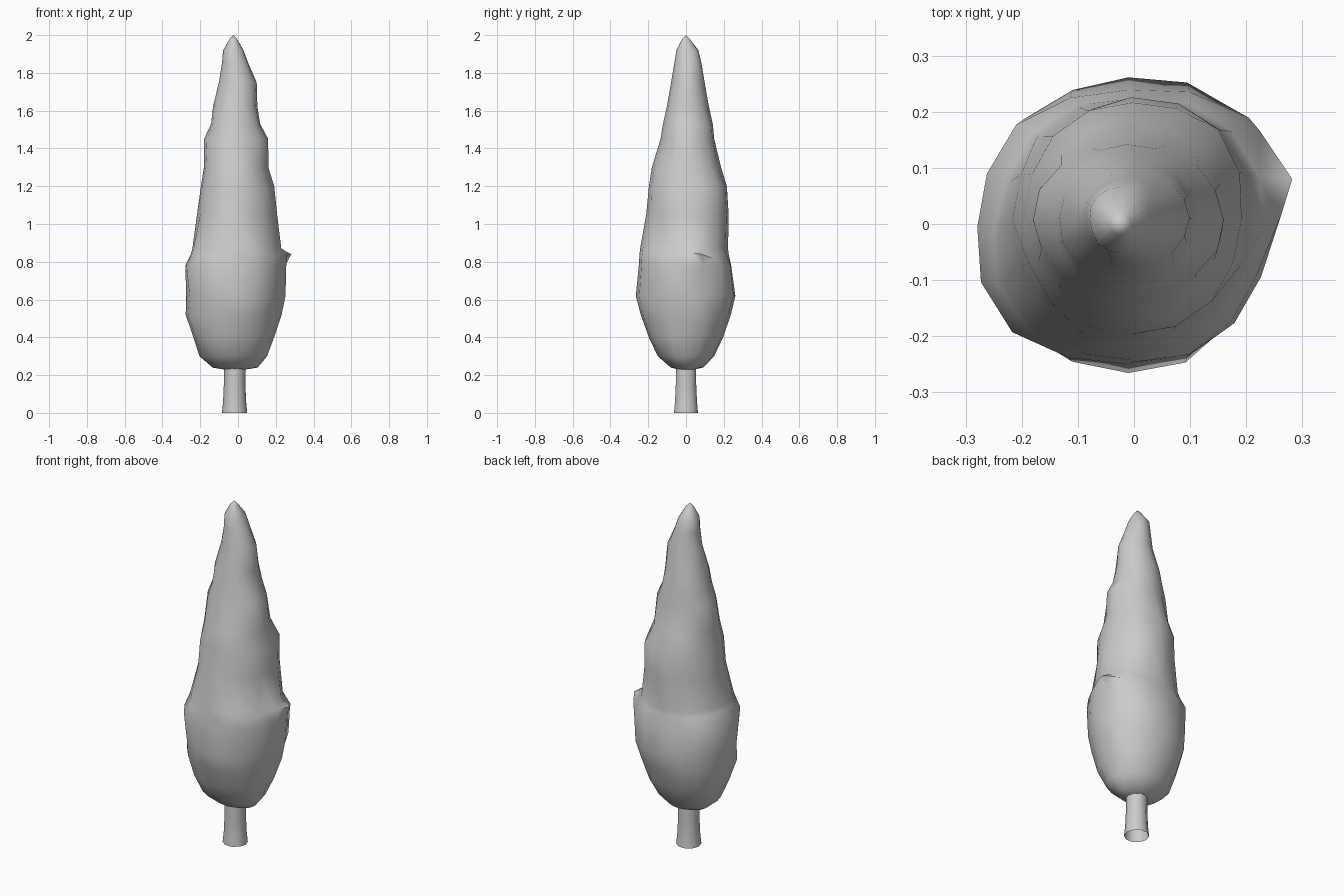
import bpy
import bmesh
import math

SIDES = 16

old = bpy.data.objects.get("Cube")
if old:
    bpy.data.objects.remove(old, do_unlink=True)

grey = bpy.data.materials.new("plain grey")
grey.use_nodes = True
colour = (0.6, 0.6, 0.6, 1)
grey.diffuse_color = colour
grey.node_tree.nodes["Principled BSDF"].inputs["Base Color"].default_value = colour


def loft(name, rings, cap_bottom=None, cap_top=None):
    """Skin a stack of point rings, closing the ends to a tip where given."""
    bm = bmesh.new()
    loops = [[bm.verts.new(p) for p in ring] for ring in rings]
    count = len(loops[0])
    for low, high in zip(loops, loops[1:]):
        for i in range(count):
            j = (i + 1) % count
            bm.faces.new((low[i], low[j], high[j], high[i]))
    for tip, loop in ((cap_bottom, loops[0]), (cap_top, loops[-1])):
        if tip:
            end = bm.verts.new(tip)
            for i in range(count):
                pair = (loop[i], loop[(i + 1) % count])
                bm.faces.new((*(pair if tip is cap_top else pair[::-1]), end))
    bmesh.ops.triangulate(bm, faces=[f for f in bm.faces if len(f.verts) > 3])
    mesh = bpy.data.meshes.new(name)
    bm.to_mesh(mesh)
    bm.free()
    mesh.materials.append(grey)
    obj = bpy.data.objects.new(name, mesh)
    bpy.context.collection.objects.link(obj)
    bpy.ops.object.select_all(action="DESELECT")
    obj.select_set(True)
    bpy.context.view_layer.objects.active = obj
    bpy.ops.object.shade_smooth_by_angle(angle=math.radians(60))
    return obj


# Foliage outline: height, then the left, right, front and back extents
outline = [
    (0.24, -0.13, 0.10, -0.08, 0.09),
    (0.30, -0.20, 0.15, -0.15, 0.15),
    (0.40, -0.235, 0.19, -0.20, 0.20),
    (0.52, -0.27, 0.225, -0.235, 0.235),
    (0.62, -0.265, 0.245, -0.257, 0.255),
    (0.78, -0.28, 0.26, -0.25, 0.24),
    (0.84, -0.25, 0.25, -0.245, 0.225),
    (0.87, -0.24, 0.23, -0.24, 0.22),
    (1.05, -0.215, 0.205, -0.205, 0.22),
    (1.20, -0.20, 0.195, -0.195, 0.215),
    (1.30, -0.18, 0.16, -0.175, 0.18),
    (1.45, -0.18, 0.16, -0.13, 0.145),
    (1.53, -0.145, 0.12, -0.12, 0.14),
    (1.62, -0.135, 0.105, -0.10, 0.12),
    (1.75, -0.10, 0.098, -0.075, 0.095),
    (1.85, -0.085, 0.055, -0.06, 0.08),
    (1.92, -0.08, 0.03, -0.05, 0.065),
    (1.98, -0.045, -0.005, -0.02, 0.02),
]

# Bulges: compass angle, height, swelling
bulges = [(48, 0.68, 0.10), (132, 0.65, 0.06), (-62, 0.62, 0.06),
          (-144, 0.72, 0.05), (-30, 0.75, -0.06), (40, 1.15, 0.06)]


def swelling(angle, z):
    total = 1.01 + 0.035 * math.sin(3 * angle + 7 * z) * math.sin(9 * z + angle)
    for degrees, height, amount in bulges:
        turn = math.remainder(angle - math.radians(degrees), math.tau)
        total += amount * math.exp(-(turn / 0.4) ** 2 - ((z - height) / 0.2) ** 2)
    return total


def foliage_ring(z, left, right, front, back):
    ring = []
    for i in range(SIDES):
        a = math.tau * i / SIDES
        s = swelling(a, z)
        x = (left + right) / 2 + (right - left) / 2 * math.cos(a) * s
        y = (front + back) / 2 + (back - front) / 2 * math.sin(a) * s
        ring.append((x, y, z))
    return ring


rings = [foliage_ring(*row) for row in outline]

# Overhanging leafy lip on the left side
lip = next(r for r in rings if r[0][2] == 0.84)
lip[1] = (0.282, 0.08, 0.84)
lip[0] = (0.262, 0.015, 0.85)
lip[2] = (0.225, 0.165, 0.81)

loft("foliage", rings, cap_bottom=(-0.02, 0, 0.22), cap_top=(-0.025, 0, 2))

# Hollow flared trunk
trunk_rings = []
for z, radius in ((0, 0.067), (0.06, 0.061), (0.15, 0.057), (0.3, 0.057)):
    trunk_rings.append([(-0.018 + radius * math.cos(math.tau * i / 10),
                         radius * math.sin(math.tau * i / 10), z)
                        for i in range(10)])
loft("trunk", trunk_rings)
